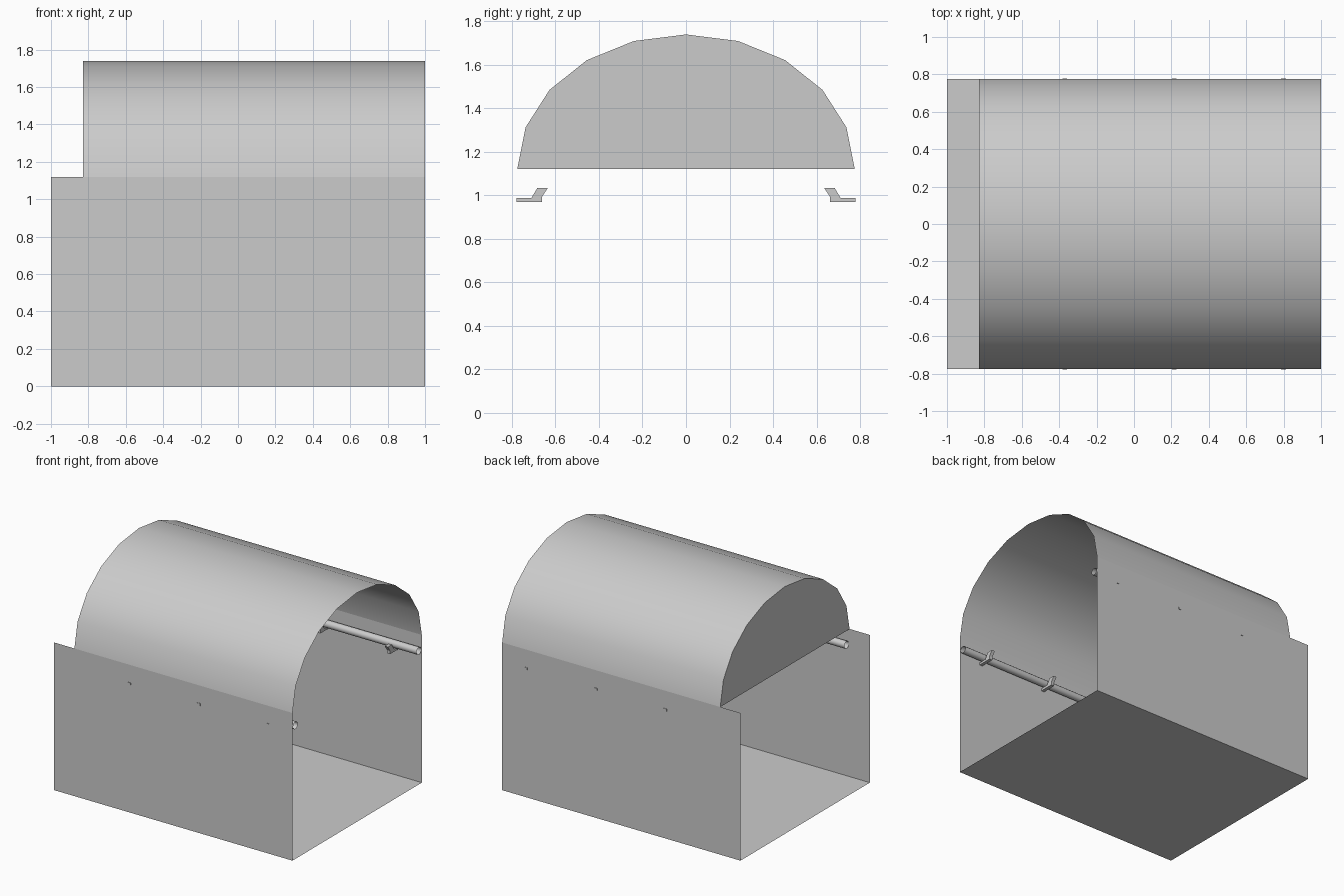
import bpy, math

if "Cube" in bpy.data.objects:
    bpy.data.objects.remove(bpy.data.objects["Cube"])

W, WALL_H = 0.775, 1.12      # half width, wall height
X0, X1 = -1.0, 1.0
CAP_X = -0.83                # closed end of the roof


def make_mesh(name, verts, faces):
    me = bpy.data.meshes.new(name)
    me.from_pydata(verts, [], faces)
    me.update()
    ob = bpy.data.objects.new(name, me)
    bpy.context.collection.objects.link(ob)
    return ob


def extrude_x(name, profile, x0, x1, closed=False, cap0=False, cap1=False):
    """Sweep a (y, z) profile along x."""
    n = len(profile)
    verts = [(x, y, z) for x in (x0, x1) for y, z in profile]
    faces = []
    for i in range(n if closed else n - 1):
        j = (i + 1) % n
        faces.append((i, j, n + j, n + i))
    if cap0:
        faces.append(tuple(reversed(range(n))))
    if cap1:
        faces.append(tuple(range(n, 2 * n)))
    return make_mesh(name, verts, faces)


def smooth(ob):
    bpy.ops.object.select_all(action='DESELECT')
    bpy.context.view_layer.objects.active = ob
    ob.select_set(True)
    bpy.ops.object.shade_smooth_by_angle(angle=math.radians(40))


# Open-ended tray: floor and two side walls
extrude_x("tray", [(-W, WALL_H), (-W, 0), (W, 0), (W, WALL_H)], X0, X1)

# Vaulted roof, closed at one end
arc = [(W * math.cos(math.pi * i / 10), WALL_H + 0.618 * math.sin(math.pi * i / 10))
       for i in range(11)]
roof = extrude_x("roof", arc, CAP_X, X1, cap0=True)
smooth(roof)

# Hollow rails along each wall, carried by three hooked brackets
hook = [(0.779, 0.968), (0.779, 0.986), (0.711, 0.986), (0.683, 1.032),
        (0.635, 1.032), (0.662, 0.992), (0.662, 0.968)]
for side, s in (("front", -1), ("back", 1)):
    ring = [(s * 0.740 + 0.028 * math.cos(math.tau * i / 12),
             1.012 + 0.028 * math.sin(math.tau * i / 12)) for i in range(12)]
    smooth(extrude_x(f"{side}_rail", ring, CAP_X, X1, closed=True))
    prof = [(s * y, z) for y, z in hook]
    if s < 0:
        prof.reverse()
    for k, x in enumerate((-0.37, 0.215, 0.80)):
        extrude_x(f"{side}_bracket_{k + 1}", prof, x - 0.013, x + 0.013,
                  closed=True, cap0=True, cap1=True)
